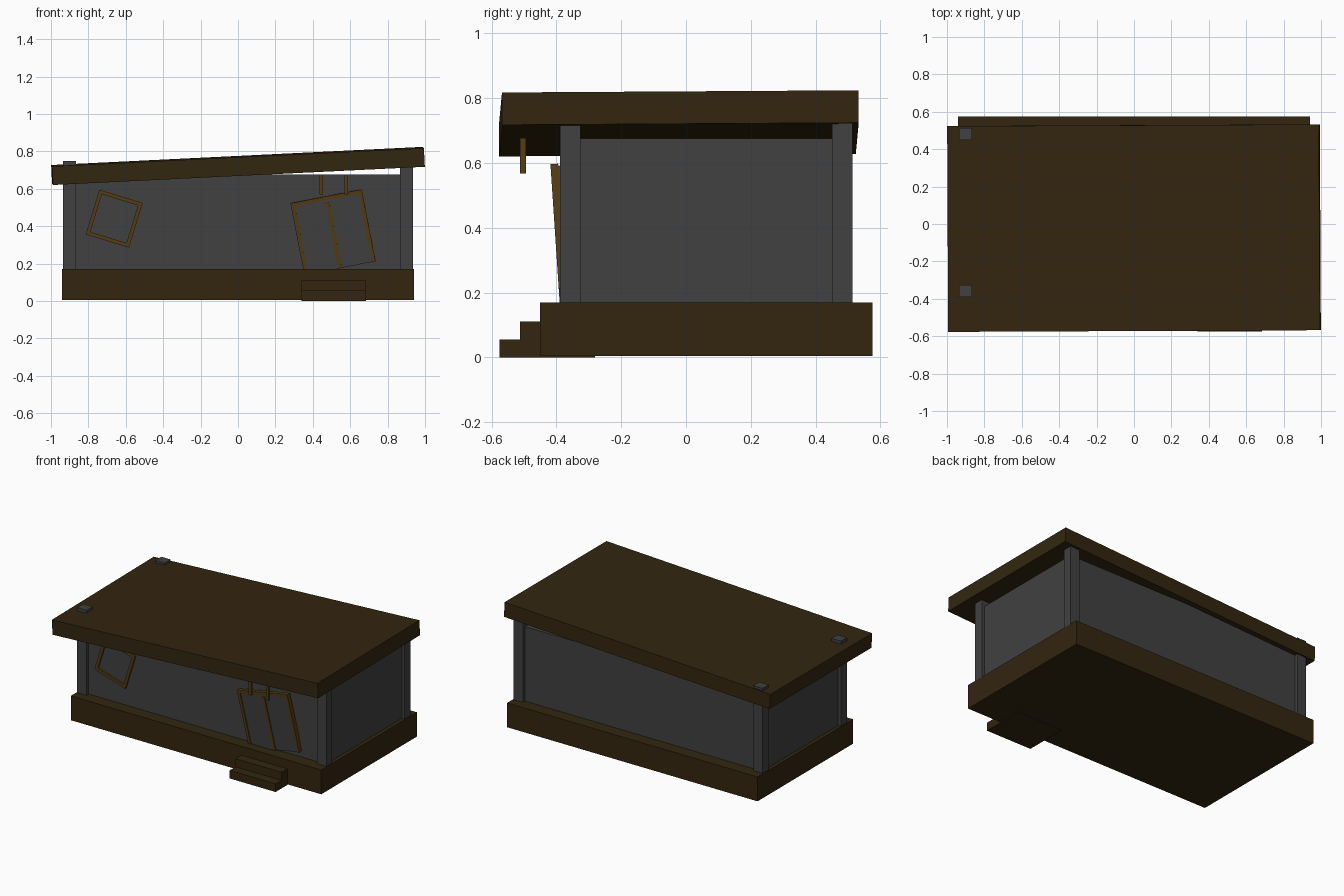
import bpy
from math import radians
from mathutils import Matrix, Vector

if "Cube" in bpy.data.objects:
    bpy.data.objects.remove(bpy.data.objects["Cube"], do_unlink=True)


def material(name, rgb):
    mat = bpy.data.materials.new(name)
    mat.use_nodes = True
    color = (*rgb, 1.0)
    mat.diffuse_color = color
    mat.node_tree.nodes["Principled BSDF"].inputs["Base Color"].default_value = color
    return mat


dark_wood = material("dark wood", (0.033, 0.019, 0.005))
stone = material("grey stone", (0.052, 0.052, 0.052))
golden_wood = material("golden wood", (0.09, 0.045, 0.006))


def box(name, low, high, mat, pose=None):
    """Box between two corners, optionally moved by a pose matrix."""
    low, high = Vector(low), Vector(high)
    bpy.ops.mesh.primitive_cube_add(size=1)
    obj = bpy.context.object
    obj.name = name
    obj.data.transform(Matrix.Translation((low + high) / 2)
                       @ Matrix.Diagonal((*(high - low), 1)))
    if pose:
        obj.matrix_world = pose
    obj.data.materials.append(mat)
    return obj


def pose_at(location, tilt, roll, turn=0):
    return (Matrix.Translation(location) @ Matrix.Rotation(radians(turn), 4, "Z")
            @ Matrix.Rotation(radians(tilt), 4, "X")
            @ Matrix.Rotation(radians(roll), 4, "Y"))


def frame(name, width, height, bar, depth, pose):
    """Four bars around a rectangle centred on the pose."""
    w, h, d = width / 2, height / 2, depth / 2
    for side, sign in (("left", 1), ("right", -1)):
        x = sorted((sign * w, sign * (w - bar)))
        box(f"{name}_{side}_bar", (x[0], -d, -h), (x[1], d, h), golden_wood, pose)
    for side, sign in (("top", 1), ("bottom", -1)):
        z = sorted((sign * h, sign * (h - bar)))
        box(f"{name}_{side}_bar", (-w + bar, -d, z[0]), (w - bar, d, z[1]), golden_wood, pose)


# Foundation and front steps
box("foundation", (-0.94, -0.45, 0.005), (0.94, 0.575, 0.17), dark_wood)
box("lower_step", (0.34, -0.575, 0), (0.685, -0.28, 0.055), dark_wood)
box("upper_step", (0.34, -0.512, 0.055), (0.685, -0.4, 0.11), dark_wood)

# Wall block and corner posts
box("walls", (-0.915, -0.365, 0.16), (0.915, 0.49, 0.675), stone)
for side, x in (("left", 0.9), ("right", -0.9)):
    for end, y in (("front", -0.357), ("back", 0.482)):
        box(f"{end}_{side}_post", (x - 0.035, y - 0.032, 0.16),
            (x + 0.035, y + 0.032, 0.747), stone)

# Crooked roof slab
box("roof", (-0.995, -0.55, -0.05), (0.995, 0.55, 0.05), dark_wood,
    pose_at((0, -0.022, 0.722), 0.35, -2.8, 0.28))

# Tilted window
frame("window", 0.242, 0.25, 0.02, 0.02, pose_at((-0.662, -0.367, 0.44), 0, 17))

# Leaning door: panel, outer bars and centre bar
door = pose_at((0.508, -0.389, 0.368), 3.8, -11)
box("door_panel", (-0.19, -0.008, -0.196), (0.19, 0.02, 0.19), stone, door)
for side, x in (("left", 0.184), ("centre", 0), ("right", -0.184)):
    top = 0.196 if x else 0.16
    box(f"door_{side}_bar", (x - 0.01, -0.014, -0.196), (x + 0.01, 0.01, top), golden_wood, door)
box("door_top_bar", (-0.174, -0.014, 0.176), (0.174, 0.01, 0.196), golden_wood, door)

# Loose hanging rods under the eave
for side, x in (("left", 0.578), ("right", 0.446)):
    box(f"{side}_hanging_rod", (x - 0.009, -0.512, 0.568), (x + 0.009, -0.494, 0.677), golden_wood)
